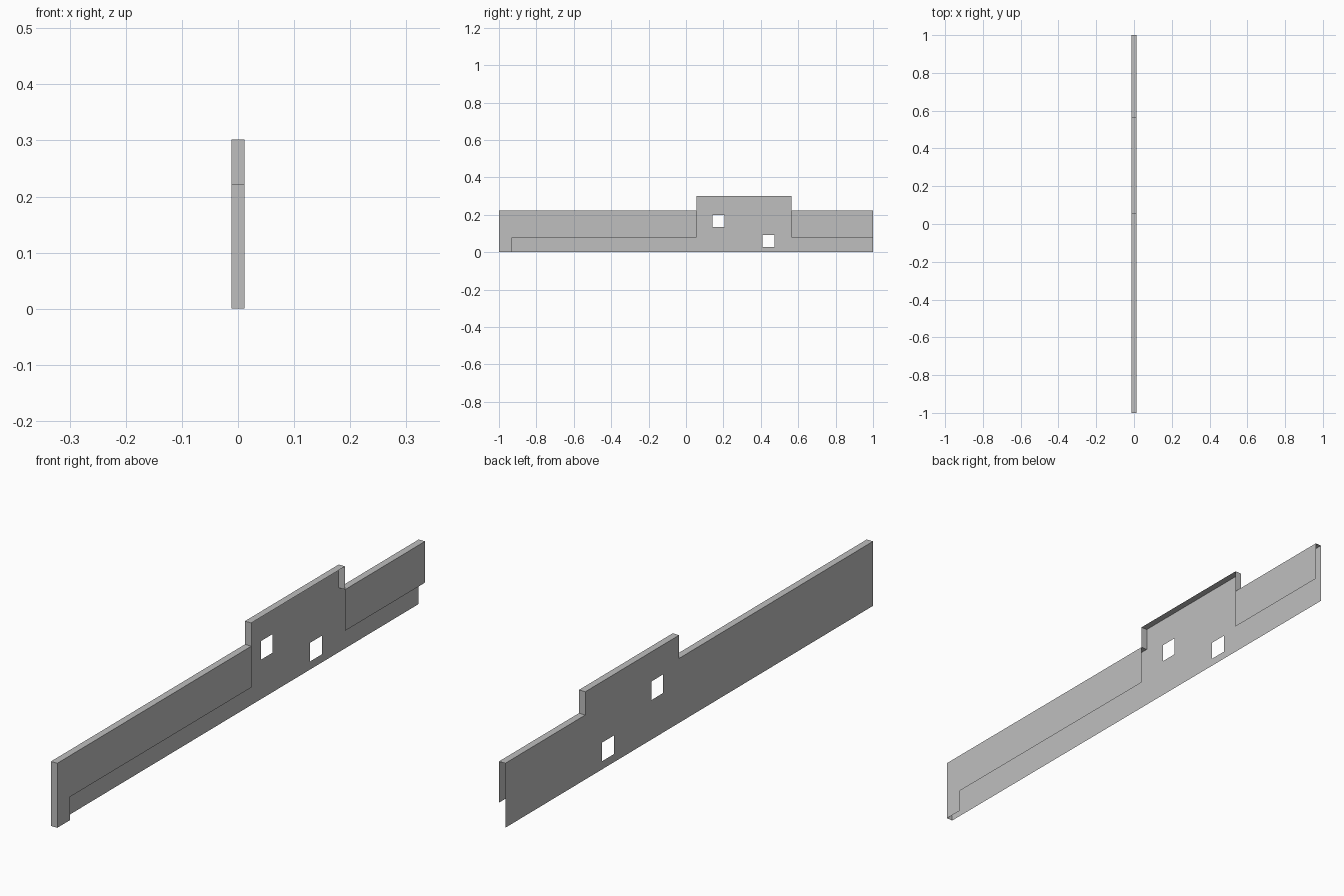
import bpy
import bmesh

cube = bpy.data.objects.get("Cube")
if cube:
    bpy.data.objects.remove(cube, do_unlink=True)

grey = bpy.data.materials.new("plain grey")
grey.use_nodes = True
COLOUR = (0.52, 0.52, 0.52, 1)
grey.diffuse_color = COLOUR
grey.node_tree.nodes["Principled BSDF"].inputs["Base Color"].default_value = COLOUR

HALF = 0.012                      # half the wall thickness
LOW, TOP, SKIRT = 0.222, 0.302, 0.08
STEP_A, STEP_B = 0.055, 0.565     # ends of the raised block


def sheets(name, polygons):
    """Object made of flat polygons given as (x, y, z) corners."""
    bm = bmesh.new()
    for corners in polygons:
        bm.faces.new([bm.verts.new(c) for c in corners])
    bmesh.ops.remove_doubles(bm, verts=bm.verts, dist=1e-5)
    mesh = bpy.data.meshes.new(name)
    bm.to_mesh(mesh)
    bm.free()
    mesh.materials.append(grey)
    obj = bpy.data.objects.new(name, mesh)
    bpy.context.collection.objects.link(obj)
    return obj


# Back panel: grid of cells, leaving out the two windows and the space above the low wall
windows = [(0.142, 0.206, 0.136, 0.2), (0.41, 0.474, 0.028, 0.092)]
ys = sorted({-1, 1, STEP_A, STEP_B, *(v for w in windows for v in w[:2])})
zs = sorted({0, LOW, TOP, *(v for w in windows for v in w[2:])})
cells = []
for y0, y1 in zip(ys, ys[1:]):
    for z0, z1 in zip(zs, zs[1:]):
        cy, cz = (y0 + y1) / 2, (z0 + z1) / 2
        in_window = any(a < cy < b and c < cz < d for a, b, c, d in windows)
        above = cz > LOW and not STEP_A < cy < STEP_B
        if not in_window and not above:
            cells.append([(-HALF, y, z) for y, z in
                          ((y0, z0), (y0, z1), (y1, z1), (y1, z0))])
sheets("back_panel", cells)

# Outer panels on the other side, standing clear of the open block and skirt
long_outline = [(-1, 0), (-0.93, 0), (-0.93, SKIRT), (STEP_A, SKIRT),
                (STEP_A, LOW), (-1, LOW)]
short_outline = [(STEP_B, SKIRT), (1, SKIRT), (1, LOW), (STEP_B, LOW)]
for name, outline in (("long_outer_panel", long_outline),
                      ("short_outer_panel", short_outline)):
    sheets(name, [[(HALF, y, z) for y, z in outline]])

# Coping strip: end wall, tops and step risers; the far end and underside stay open
path = [(-1, 0), (-1, LOW), (STEP_A, LOW), (STEP_A, TOP),
        (STEP_B, TOP), (STEP_B, LOW), (1, LOW)]
sheets("coping_strip", [[(-HALF, *a), (HALF, *a), (HALF, *b), (-HALF, *b)]
                        for a, b in zip(path, path[1:])])
